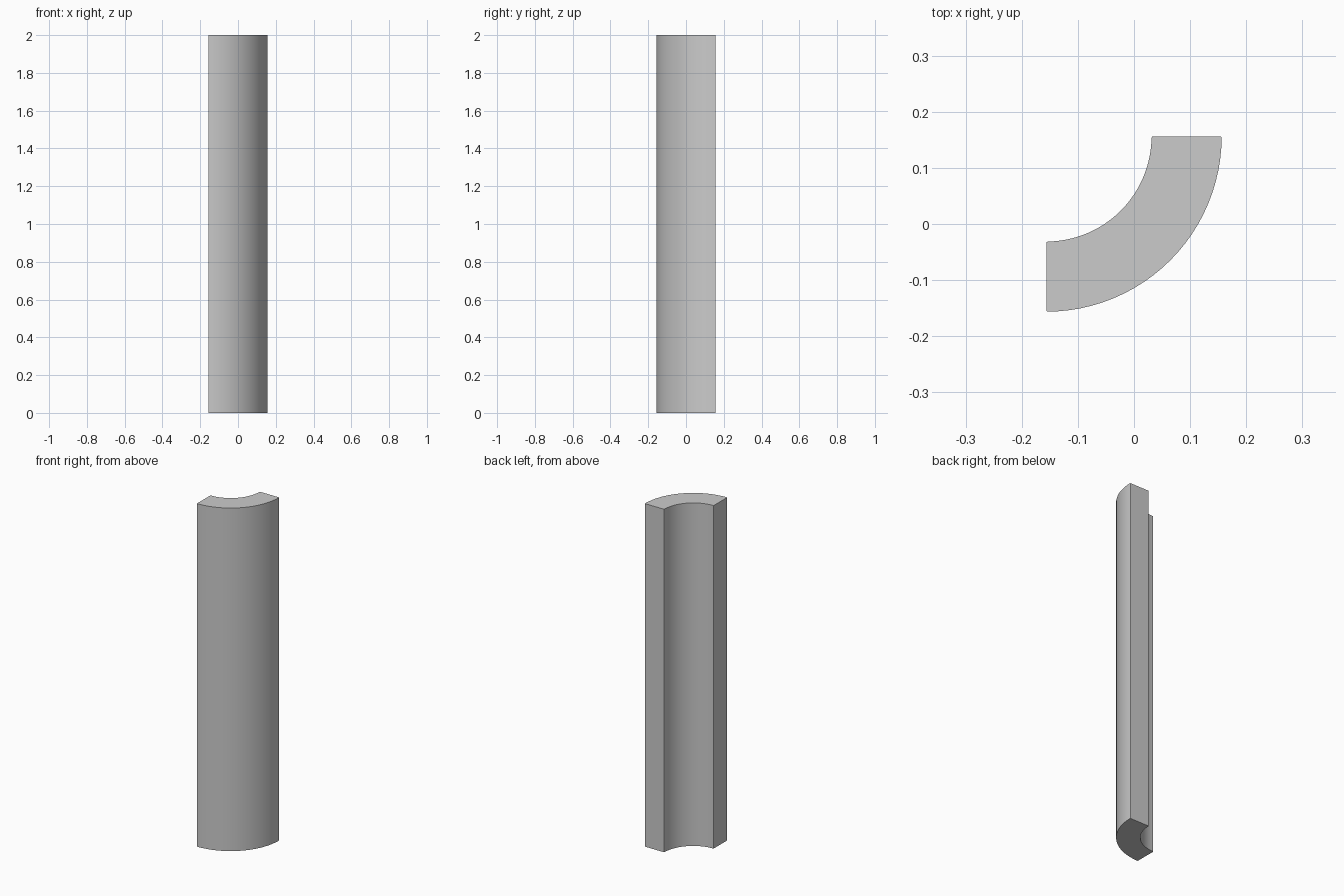
import bpy, bmesh
from math import sin, cos, pi

if "Cube" in bpy.data.objects:
    bpy.data.objects.remove(bpy.data.objects["Cube"])

HEIGHT, OUTER, INNER, SEGMENTS = 2.0, 0.3125, 0.1875, 24
HALF = OUTER / 2  # ring centre sits at (-HALF, HALF)


def arc(radius):
    return [(-HALF + radius * cos(a), HALF + radius * sin(a), 0)
            for a in (-pi / 2 + pi / 2 * i / SEGMENTS for i in range(SEGMENTS + 1))]


# Quarter-ring profile extruded upward
bm = bmesh.new()
profile = bm.faces.new([bm.verts.new(p) for p in arc(OUTER) + arc(INNER)[::-1]])
ext = bmesh.ops.extrude_face_region(bm, geom=[profile])
top = [v for v in ext["geom"] if isinstance(v, bmesh.types.BMVert)]
bmesh.ops.translate(bm, verts=top, vec=(0, 0, HEIGHT))

# Slightly eased vertical corners
corners = [e for e in bm.edges
           if abs(e.verts[0].co.z - e.verts[1].co.z) > 1 and e.calc_face_angle() > 1]
bmesh.ops.bevel(bm, geom=corners, offset=0.003, segments=2, profile=0.5, affect='EDGES')
bmesh.ops.recalc_face_normals(bm, faces=bm.faces)

mesh = bpy.data.meshes.new("curved_wall_post")
bm.to_mesh(mesh)
bm.free()
post = bpy.data.objects.new("curved_wall_post", mesh)
bpy.context.collection.objects.link(post)

# Smooth curved walls, crisp end caps
bpy.context.view_layer.objects.active = post
post.select_set(True)
bpy.ops.object.shade_smooth_by_angle(angle=pi / 9)
